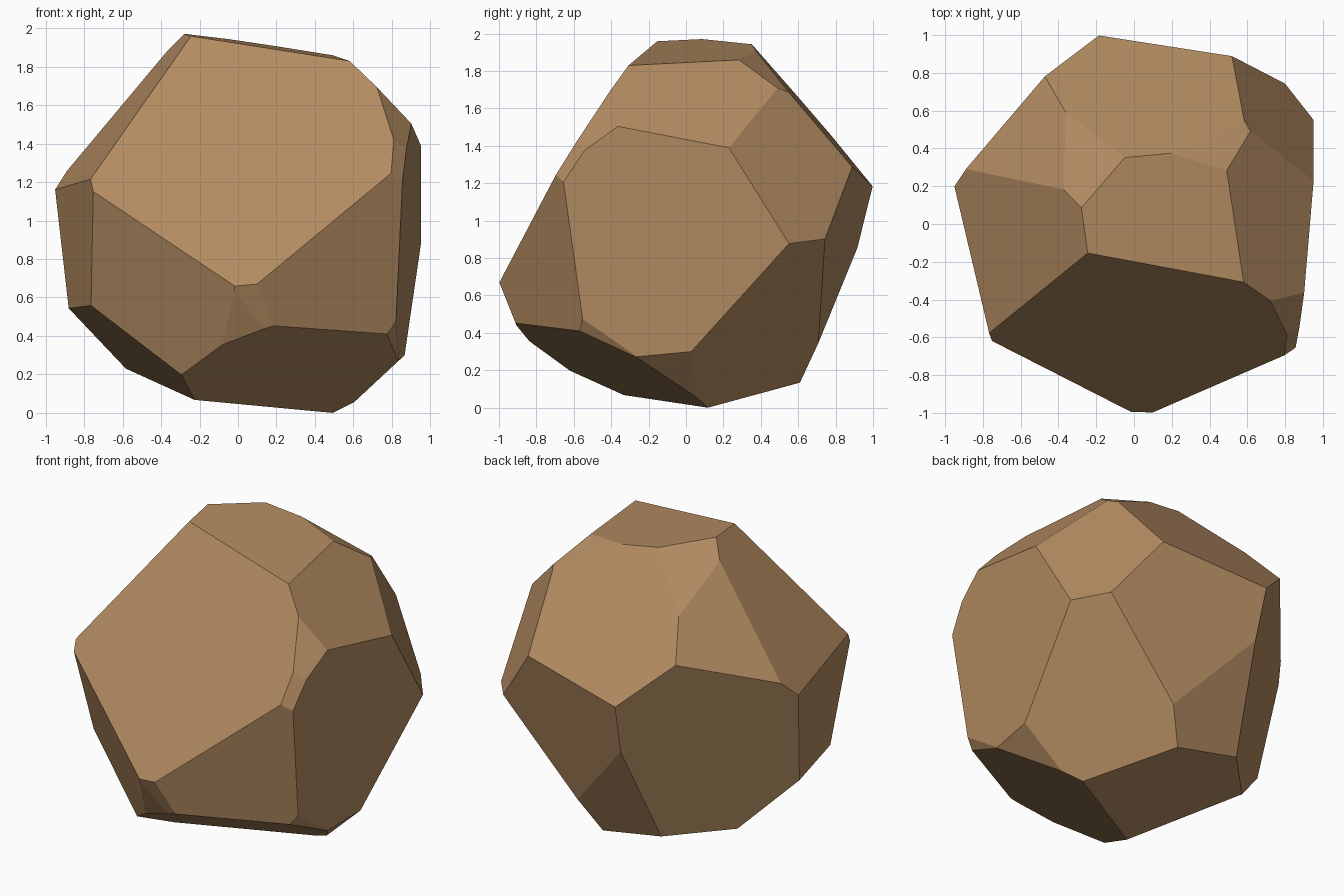
import bpy, bmesh
from mathutils import Vector

# Faceted boulder: a block chiselled by flat cuts (outward normal, n.p = d)
CUTS = [
    # upper faces
    (-0.090, -1.025, 0.647, 1.444),    # big front slope
    (0.1515, -0.0275, 1.0, 1.926),     # top
    (0.278, 0.0285, 0.2688, 0.6442),   # upper right
    (0.302, 0.2193, 0.1376, 0.529),    # back right
    (0.0157, 0.5235, 0.4426, 1.045),   # upper back
    (0.0277, 0.0457, 0.0853, 0.1853),  # small back shoulder
    (-0.62, -0.112, 0.499, 1.147),     # upper left
    (-0.3165, 0.1551, 0.2918, 0.6945), # upper back left
    (-0.0611, 0.0659, 0.128, 0.2752),  # small left shoulder
    # side faces
    (1.0, -0.0956, -0.06, 0.844),      # right
    (-0.49, -0.1185, -0.0345, 0.4025), # left
    (-1.036, 1.0, -0.30, 0.84),        # back left
    (0.1229, 0.6458, -0.1542, 0.441),  # back
    (-0.326, -0.435, -0.156, 0.334),   # front lower left
    (0.32, -0.56, -0.093, 0.526),      # front lower right
    # underside
    (-0.0132, 0.331, -0.1474, 0.1806), # lower back
    (0.421, 0.3845, -0.41, 0.253),     # lower back right
    (0.108, -0.245, -0.484, 0.0235),   # lower front
    (-0.188, 0.15, -1.0, -0.0746),     # base
    (-0.245, -0.067, -0.278, 0.0587),  # lower left
    # worn corners
    (0.0, -0.1, -0.04, 0.0727),
    (-0.1, -0.8, -0.4, 0.533),
    (0.2, 0.0, -0.215, 0.1085),
    (0.0227, -0.0108, -0.0138, 0.018),
    (0.0438, -0.031, 0.0345, 0.1025),
    (0.92, -0.89, 0.48, 1.945),
]

bm = bmesh.new()
bmesh.ops.create_cube(bm, size=6)
for a, b, c, d in CUTS:
    n = Vector((a, b, c))
    bmesh.ops.bisect_plane(bm, geom=bm.verts[:] + bm.edges[:] + bm.faces[:], dist=1e-5,
                           plane_co=n * (d / n.length_squared),
                           plane_no=n.normalized(), clear_outer=True)
    bmesh.ops.holes_fill(bm, edges=bm.edges[:], sides=0)
bmesh.ops.remove_doubles(bm, verts=bm.verts[:], dist=0.002)
bmesh.ops.recalc_face_normals(bm, faces=bm.faces[:])

# Centre the boulder and stand it on the ground
lo = Vector([min(v.co[i] for v in bm.verts) for i in range(3)])
hi = Vector([max(v.co[i] for v in bm.verts) for i in range(3)])
mid = (lo + hi) / 2
bmesh.ops.translate(bm, verts=bm.verts[:], vec=(-mid.x, -mid.y, -lo.z))

mesh = bpy.data.meshes.new("boulder")
bm.to_mesh(mesh)
bm.free()

stone = bpy.data.materials.new("tan stone")
stone.diffuse_color = (0.45, 0.26, 0.12, 1)
mesh.materials.append(stone)
boulder = bpy.data.objects.new("boulder", mesh)
bpy.context.collection.objects.link(boulder)
